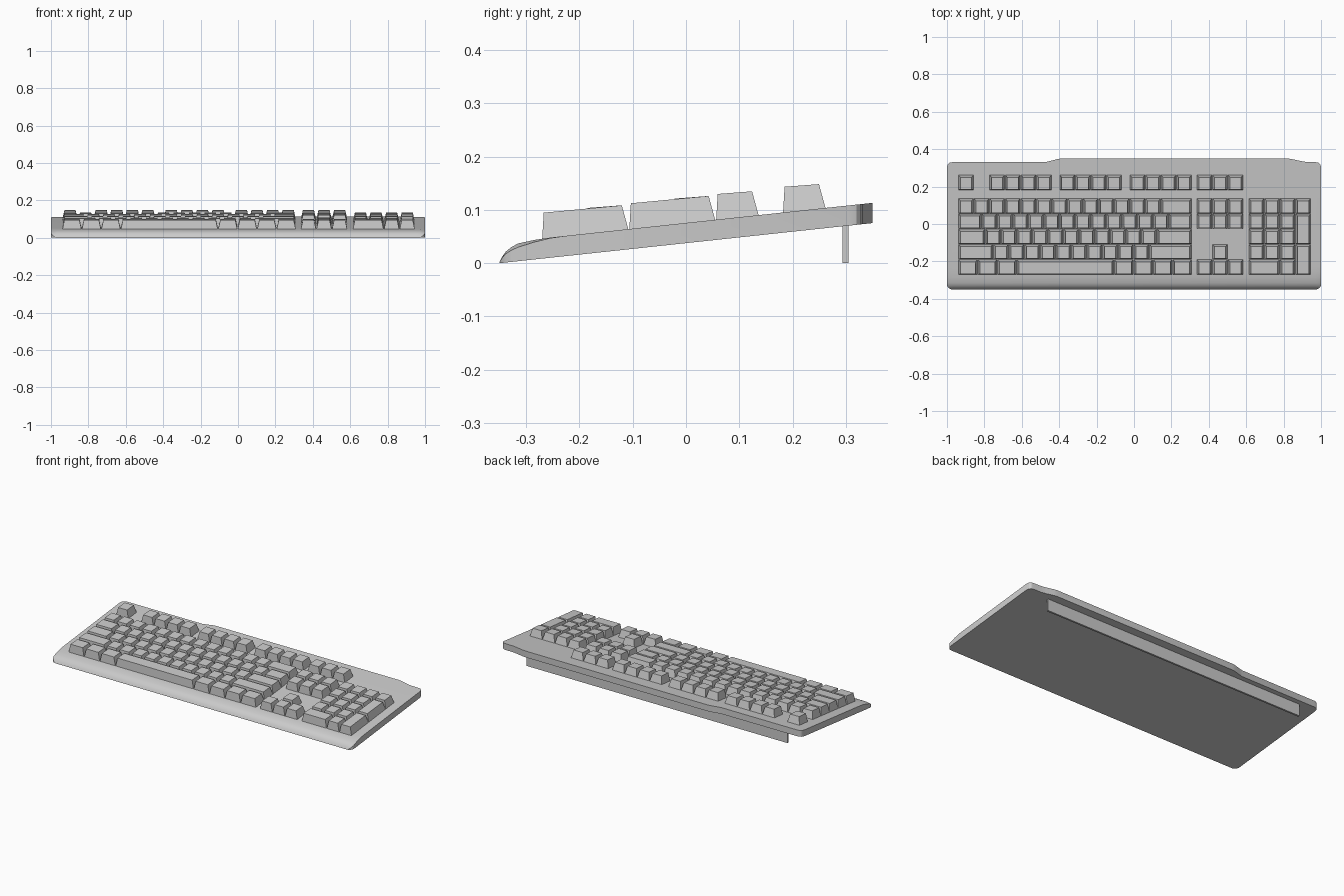
import bpy, bmesh

if "Cube" in bpy.data.objects:
    bpy.data.objects.remove(bpy.data.objects["Cube"])

SLOPE = 0.1075
U = 1.25 / 15          # one key unit
BASE = lambda y: 0.0376 + SLOPE * y      # underside of the tilted case
DECK = lambda y: 0.0755 + SLOPE * y      # surface the keys stand on


def make_object(name, bm):
    bmesh.ops.recalc_face_normals(bm, faces=bm.faces)
    me = bpy.data.meshes.new(name)
    bm.to_mesh(me)
    bm.free()
    ob = bpy.data.objects.new(name, me)
    bpy.context.collection.objects.link(ob)
    return ob


def loft(bm, rings):
    rows = [[bm.verts.new(p) for p in r] for r in rings]
    n = len(rows[0])
    for a, b in zip(rows, rows[1:]):
        for i in range(n):
            j = (i + 1) % n
            bm.faces.new((a[i], a[j], b[j], b[i]))
    bm.faces.new(rows[0])
    bm.faces.new(rows[-1])


# Case: cross-sections from front to back (y, left x, right x, top z, end drop)
stations = [
    (-0.350, -0.975, 0.975, 0.002, 0.0),
    (-0.345, -0.988, 0.988, 0.012, 0.002),
    (-0.338, -0.995, 0.995, 0.022, 0.004),
    (-0.328, -1, 1, 0.030, 0.006),
    (-0.315, -1, 1, 0.037, 0.007),
    (-0.285, -1, 1, 0.0435, 0.004),
    (-0.255, -1, 1, 0.0480, 0.001),
    (-0.225, -1, 1, DECK(-0.225), 0),
    (0.305, -1, 1, DECK(0.305), 0),
    (0.320, -0.995, 0.995, DECK(0.320), 0),
    (0.328, -0.985, 0.985, DECK(0.328), 0),
    (0.331, -0.970, 0.970, DECK(0.331), 0),
    (0.332, -0.470, 0.920, DECK(0.332), 0),
    (0.337, -0.448, 0.890, DECK(0.337), 0),
    (0.347, -0.410, 0.845, DECK(0.347), 0),
    (0.350, -0.390, 0.825, DECK(0.350), 0),
]
bm = bmesh.new()
rings = []
for y, l, r, z, d in stations:
    zb = BASE(y)
    rings.append([(l, y, zb), (r, y, zb), (r, y, z - d), (r - 0.03, y, z),
                  (l + 0.03, y, z), (l, y, z - d)])
loft(bm, rings)
case = make_object("case", bm)
bpy.context.view_layer.objects.active = case
case.select_set(True)
bpy.ops.object.shade_smooth_by_angle(angle=0.45)

# Rear foot bar that holds the case at its tilt
bm = bmesh.new()
loft(bm, [[(x, 0.294, 0), (x, 0.305, 0), (x, 0.305, BASE(0.305) + 0.005),
           (x, 0.294, BASE(0.294) + 0.005)] for x in (-0.89, 0.85)])
make_object("rear_foot", bm)

ROWS = [-0.270, -0.188, -0.1065, -0.025, 0.0565, 0.182]   # front edge of each row
DEPTH = 0.0805


# Keycap: tapered block, steep at the front and sloped at the back
def key(bm, x, row, w=1.0, rows=1):
    x0, x1 = x + 0.001, x + w * U - 0.001
    y0 = ROWS[row]
    y1 = ROWS[row + rows - 1] + DEPTH
    t0, t1, s = y0 + 0.003, y1 - 0.013, 0.011
    bottom = [(x0, y0, DECK(y0) - 0.003), (x1, y0, DECK(y0) - 0.003),
              (x1, y1, DECK(y1) - 0.003), (x0, y1, DECK(y1) - 0.003)]
    top = [(x0 + s, t0, DECK(t0) + 0.048), (x1 - s, t0, DECK(t0) + 0.048),
           (x1 - s, t1, DECK(t1) + 0.046), (x0 + s, t1, DECK(t1) + 0.046)]
    loft(bm, [bottom, top])


# Main block: key widths per row, front to back
LEFT, NAV, PAD = -0.94, 0.335, 0.613
layout = [
    [1.25] * 3 + [6.25] + [1.25] * 4,
    [2.25] + [1] * 10 + [2.75],
    [1.75] + [1] * 11 + [2.25],
    [1.5] + [1] * 12 + [1.5],
    [1] * 13 + [2],
]
bm = bmesh.new()
for row, widths in enumerate(layout):
    x = LEFT
    for w in widths:
        key(bm, x, row, w)
        x += w * U
make_object("main_keys", bm)

# Function row: single key, three groups of four, group of three
bm = bmesh.new()
key(bm, LEFT, 5)
for start in (2, 6.5, 11):
    for i in range(4):
        key(bm, LEFT + (start + i) * U, 5)
for i in range(3):
    key(bm, NAV + i * U, 5)
make_object("function_keys", bm)

# Navigation block and arrow cluster
bm = bmesh.new()
for i in range(3):
    for row in (0, 3, 4):
        key(bm, NAV + i * U, row)
key(bm, NAV + U, 1)
make_object("navigation_keys", bm)

# Number pad with wide and tall keys
bm = bmesh.new()
key(bm, PAD, 0, 2)
key(bm, PAD + 2 * U, 0)
for row in (1, 2, 3, 4):
    for i in range(3):
        key(bm, PAD + i * U, row)
key(bm, PAD + 3 * U, 4)
for row in (0, 2):
    key(bm, PAD + 3 * U, row, 1, 2)
make_object("number_pad_keys", bm)
